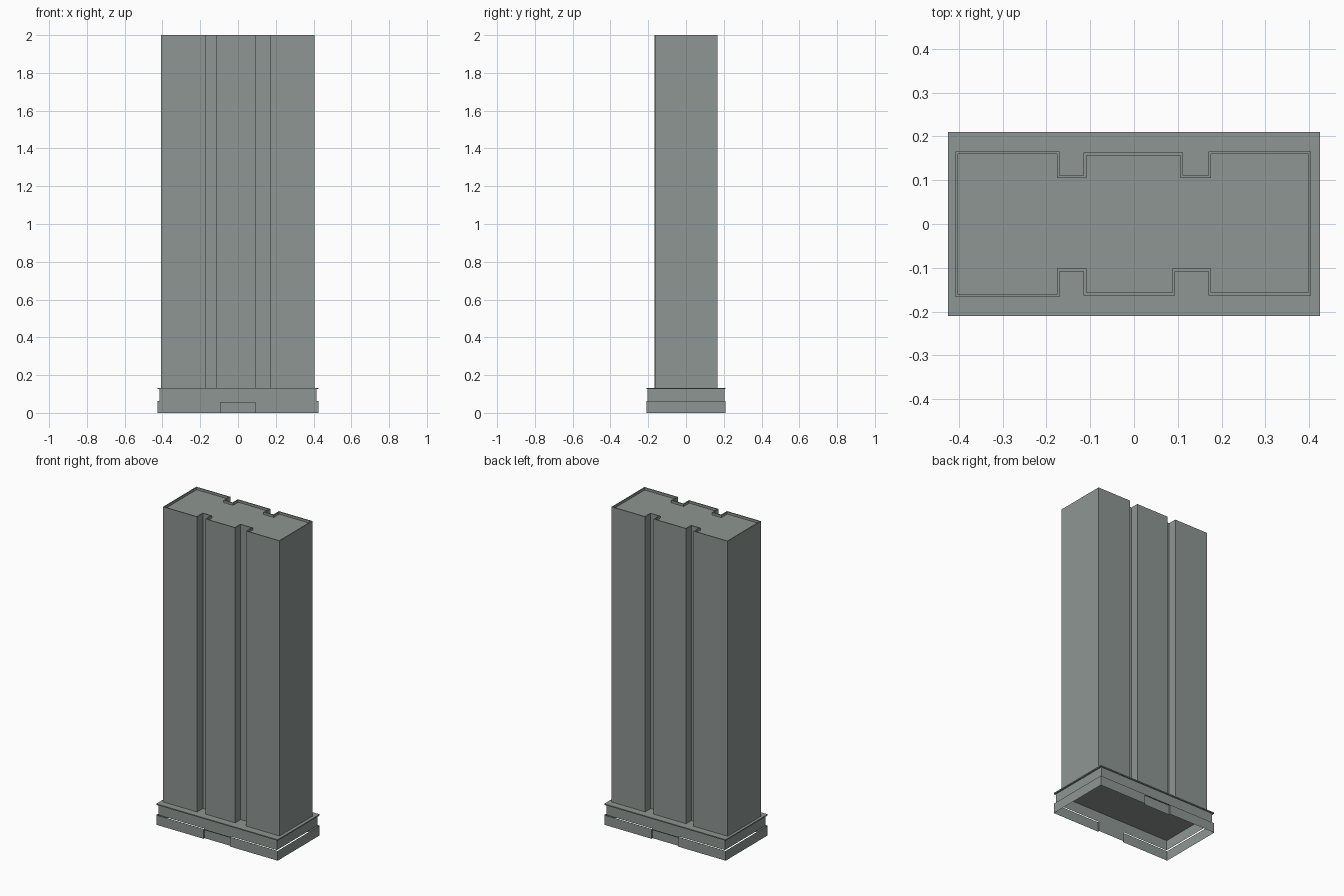
import bpy, bmesh

if "Cube" in bpy.data.objects:
    bpy.data.objects.remove(bpy.data.objects["Cube"])

concrete = bpy.data.materials.new("grey green concrete")
concrete.diffuse_color = (0.27, 0.305, 0.287, 1)
concrete.use_nodes = True
concrete.node_tree.nodes["Principled BSDF"].inputs["Base Color"].default_value = concrete.diffuse_color


def finish(name, bm):
    me = bpy.data.meshes.new(name)
    bm.to_mesh(me)
    bm.free()
    me.materials.append(concrete)
    ob = bpy.data.objects.new(name, me)
    bpy.context.collection.objects.link(ob)
    return ob


def walls(bm, outline, z0, z1, closed=True):
    """Upright sheet along a counter-clockwise outline; returns lower and upper loops."""
    lo = [bm.verts.new((x, y, z0)) for x, y in outline]
    hi = [bm.verts.new((x, y, z1)) for x, y in outline]
    n = len(outline)
    for i in range(n if closed else n - 1):
        j = (i + 1) % n
        bm.faces.new((lo[i], lo[j], hi[j], hi[i]))
    return lo, hi


def rect(x, y):
    return [(-x, -y), (x, -y), (x, y), (-x, y)]


# Tower shaft with four full-height grooves and a low roof parapet
plan = [(-0.408, -0.167), (-0.17, -0.167), (-0.17, -0.108), (-0.115, -0.108),
        (-0.115, -0.163), (0.094, -0.163), (0.094, -0.108), (0.17, -0.108),
        (0.17, -0.163), (0.405, -0.163), (0.405, 0.166), (0.17, 0.166),
        (0.17, 0.111), (0.112, 0.111), (0.112, 0.163), (-0.115, 0.163),
        (-0.115, 0.111), (-0.17, 0.111), (-0.17, 0.166), (-0.408, 0.166)]
bm = bmesh.new()
lo, hi = walls(bm, plan, 0.132, 2.0)
roof = bm.faces.new(hi)
bm.normal_update()
bmesh.ops.inset_region(bm, faces=[roof], thickness=0.006, use_even_offset=True)
inner = bmesh.ops.extrude_face_region(bm, geom=[roof])
bmesh.ops.translate(bm, vec=(0, 0, -0.015),
                    verts=[v for v in inner["geom"] if isinstance(v, bmesh.types.BMVert)])
if roof.is_valid:
    bmesh.ops.delete(bm, geom=[roof], context='FACES_ONLY')
finish("tower_shaft", bm)

# Thin overhanging podium roof slab
bm = bmesh.new()
lo, hi = walls(bm, rect(0.425, 0.21), 0.126, 0.133)
bm.faces.new(hi)
bm.faces.new(lo[::-1])
finish("podium_roof", bm)

# Upper podium wall, set slightly inwards
bm = bmesh.new()
walls(bm, rect(0.415, 0.203), 0.062, 0.127)
finish("podium_upper_wall", bm)

# Lower podium wall with a shallow entrance recess front and back, open underneath
X, Y, D, R = 0.425, 0.21, 0.093, 0.01
half = [(-X, -Y), (-D, -Y), (-D, -Y + R), (D, -Y + R), (D, -Y), (X, -Y)]
bm = bmesh.new()
walls(bm, half + [(-x, -y) for x, y in half], 0, 0.062)
for s in (1, -1):
    walls(bm, [(-D * s, -Y * s), (D * s, -Y * s)], 0.056, 0.062, closed=False)
finish("podium_lower_wall", bm)
